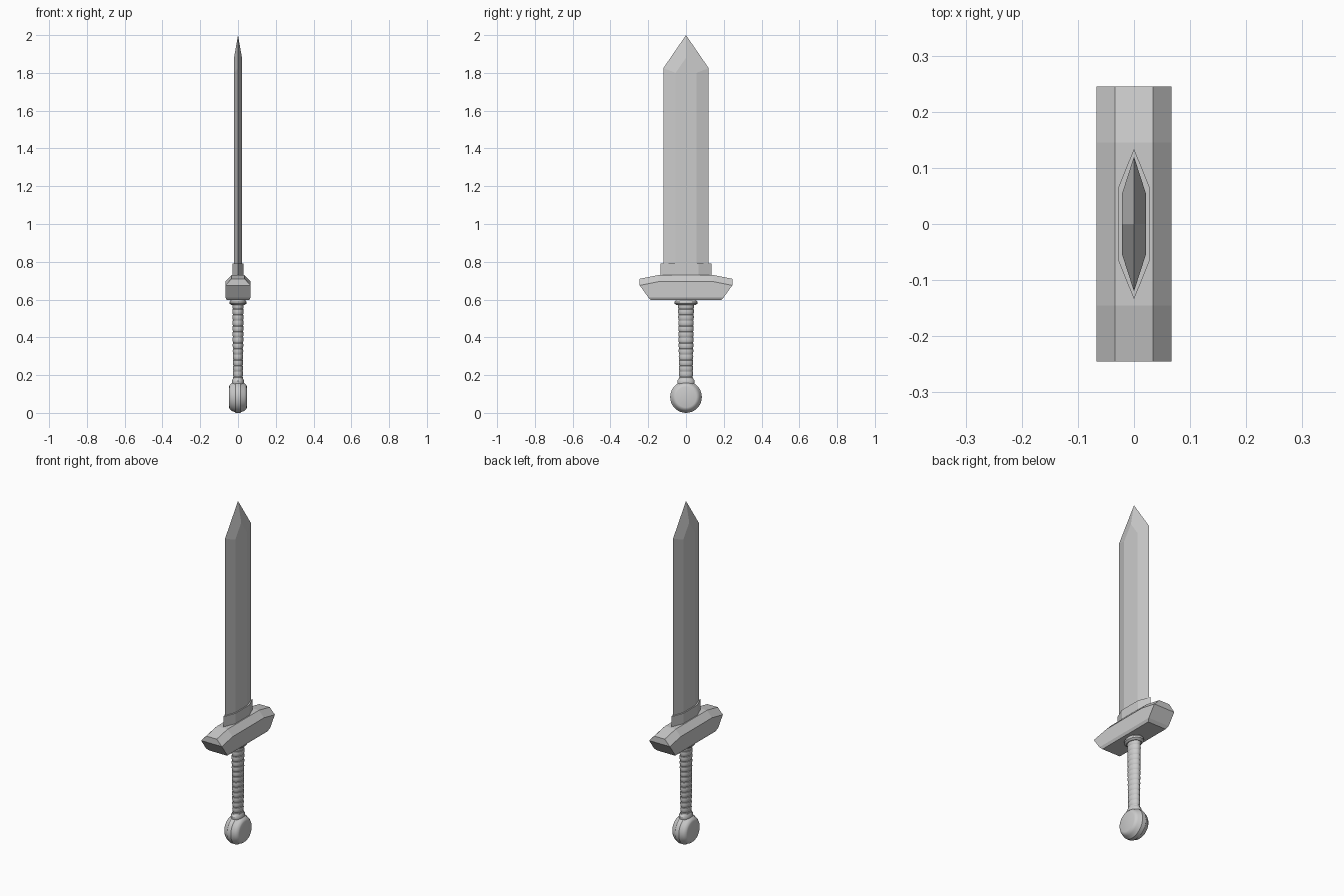
import bpy, bmesh, math
from mathutils import Matrix

if "Cube" in bpy.data.objects:
    bpy.data.objects.remove(bpy.data.objects["Cube"])


def make_object(name, bm, smooth=False):
    bmesh.ops.recalc_face_normals(bm, faces=bm.faces)
    mesh = bpy.data.meshes.new(name)
    bm.to_mesh(mesh)
    bm.free()
    ob = bpy.data.objects.new(name, mesh)
    bpy.context.collection.objects.link(ob)
    if smooth:
        bpy.ops.object.select_all(action='DESELECT')
        ob.select_set(True)
        bpy.context.view_layer.objects.active = ob
        bpy.ops.object.shade_smooth_by_angle(angle=math.radians(30))
    return ob


def hull(name, points):
    """Convex solid mirrored over x and y from one quarter's points."""
    bm = bmesh.new()
    for p in {(sx * x, sy * y, z) for x, y, z in points
              for sx in (1, -1) for sy in (1, -1)}:
        bm.verts.new(p)
    bmesh.ops.convex_hull(bm, input=bm.verts[:])
    bmesh.ops.dissolve_limit(bm, angle_limit=math.radians(1),
                             verts=bm.verts[:], edges=bm.edges[:])
    return make_object(name, bm)


def loft(name, rings, sides=24, matrix=None):
    """Capped elliptical loft; rings are (x radius, y radius, z)."""
    bm = bmesh.new()
    loops = []
    for rx, ry, z in rings:
        loops.append([bm.verts.new((rx * math.cos(math.tau * i / sides),
                                    ry * math.sin(math.tau * i / sides), z))
                      for i in range(sides)])
    for a, b in zip(loops, loops[1:]):
        for i in range(sides):
            j = (i + 1) % sides
            bm.faces.new((a[i], a[j], b[j], b[i]))
    bm.faces.new(loops[0][::-1])
    bm.faces.new(loops[-1])
    if matrix:
        bm.transform(matrix)
    return make_object(name, bm, True)


# Blade: flat centre with bevelled edges and a pointed tip
hull("blade", [(0, .12, .74), (.021, .055, .74), (0, .12, 1.825),
               (.021, .055, 1.80), (.021, 0, 1.88), (0, 0, 2.0)])

# Collar gripping the blade base
hull("blade_collar", [(x, y, z) for z in (.70, .79)
                      for x, y in ((0, .134), (.028, .065))])

# Crossguard: chamfered top, undercut ends
hull("crossguard", [(.034, .145, .73), (.034, .245, .71),
                    (.067, .145, .695), (.067, .245, .675),
                    (.067, .20, .612), (.059, .185, .597)])

# Grip: tapered oval with wrapped ridges
turns = 14
grip = []
for k in range(turns):
    for f, bump in ((0, -.0025), (.2, .0005), (.6, .0015), (.95, .0005)):
        t = (k + f) / turns
        grip.append((.025 + .004 * t + bump, .035 + .006 * t + bump,
                     .16 + .42 * t))
loft("grip", grip)

# Rings at both ends of the grip
loft("upper_ring", [(.034, .048, .570), (.044, .060, .578),
                    (.044, .060, .588), (.036, .050, .600)])
loft("lower_ring", [(.030, .042, .145), (.032, .046, .158),
                    (.032, .046, .170), (.027, .038, .182)])

# Pommel: stepped disc turned about the x axis
half = [(.012, .084), (.018, .079), (.033, .074), (.044, .064), (.047, .055)]
profile = [(r, r, -x) for x, r in reversed(half)] + [(r, r, x) for x, r in half]
loft("pommel", profile, 32,
     Matrix.Translation((0, 0, .084)) @ Matrix.Rotation(math.pi / 2, 4, 'Y'))
